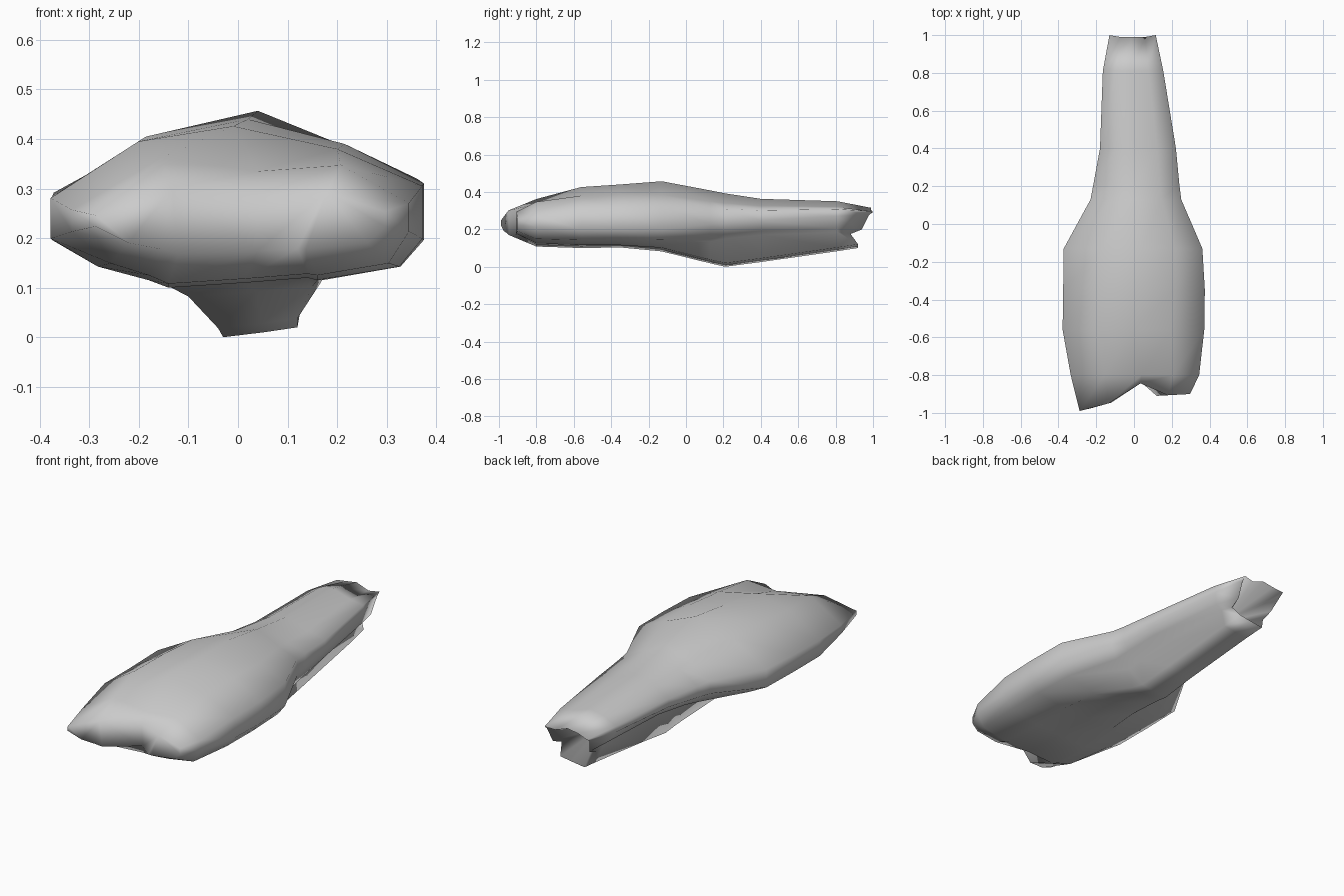
import bpy, bmesh

if "Cube" in bpy.data.objects:
    bpy.data.objects.remove(bpy.data.objects["Cube"])


def mix(a, b, t):
    return a + (b - a) * t


def interp(x, pts):
    for (x0, y0), (x1, y1) in zip(pts, pts[1:]):
        if x <= x1:
            return mix(y0, y1, max(0, (x - x0) / (x1 - x0)))
    return pts[-1][1]


# Stations: y, left x, right x, side z, crest x, crest z, shoulder z,
#           pinch z, keel left x, keel right x, keel z
stations = [
    (-.80, -.335, .345, .235, .04, .335, .362, .125, -.14, .14, .108),
    (-.56, -.378, .372, .24, -.01, .426, .395, .115, -.14, .14, .100),
    (-.35, -.375, .375, .24, .02, .44, .405, .115, -.14, .14, .103),
    (-.13, -.372, .362, .245, .04, .457, .40, .115, -.10, .15, .082),
    (.13, -.23, .25, .26, .02, .408, .365, .135, -.04, .12, .018),
    (.21, -.215, .24, .262, .01, .392, .355, .15, -.03, .12, .0),
    (.40, -.18, .222, .268, .0, .363, .34, .17, -.03, .11, .025),
    (.81, -.165, .155, .285, -.02, .35, .335, .185, -.05, .09, .083),
    (.99, -.13, .115, .285, -.01, .315, .305, .175, -.06, .08, .10),
]


def section(y, xl, xr, zs, xt, zt, zsh, zp, kl, kr, zb):
    h = (zt - zs) * .22
    low = mix(zs, zp, .78)
    return [
        (xl, y, zs + h), (mix(xl, xt, .48), y, zsh), (xt, y, zt),
        (mix(xt, xr, .55), y, zsh - .015), (xr, y, zs + 1.6 * h),
        (xr, y, zs - h), (mix(xr, kr, .2), y, low), (kr + .02, y, zp),
        (kr, y, zb + .02), (mix(kl, kr, .55), y, zb + .01), (kl, y, zb),
        (kl - .04, y, zp), (mix(xl, kl, .4), y, low), (xl, y, zs - h)]


rings = [section(*s) for s in stations]

# Cleft nose: shrunken first ring with a two-lobed front edge
nose_y = [(-.28, -.99), (-.10, -.94), (-.04, -.89), (.04, -.84), (.12, -.91), (.30, -.90)]
nose = []
for i, (x, y, z) in enumerate(rings[0]):
    nx = .04 if i == 9 else x * .86
    nose.append((nx, interp(nx, nose_y), .235 + (z - .235) * .52))
rings.insert(0, nose)

# Tail: the upper slab overhangs a shorter lower lip
tail_y = {0: 1.0, 4: 1.0, 5: .98, 6: .94, 7: .88, 8: .92, 9: .92, 10: .92, 11: .88, 12: .94, 13: .98}
rings[-1] = [(x, tail_y.get(i, y), z) for i, (x, y, z) in enumerate(rings[-1])]

# Body skin
bm = bmesh.new()
vs = [[bm.verts.new(p) for p in r] for r in rings]
n = len(vs[0])
for a, b in zip(vs, vs[1:]):
    for i in range(n):
        j = (i + 1) % n
        bm.faces.new((a[i], a[j], b[j], b[i]))

# Nose cap, folded along the cleft
for f in ((0, 1, 12, 13), (1, 11, 12), (1, 10, 11), (1, 9, 10), (1, 2, 9),
          (2, 3, 9), (3, 8, 9), (3, 7, 8), (3, 6, 7), (3, 4, 5, 6)):
    bm.faces.new([vs[0][i] for i in f])

# Hollow tail opening
hollow = bm.verts.new((0, .70, .21))
for i in range(n):
    bm.faces.new((vs[-1][i], vs[-1][(i + 1) % n], hollow))

bmesh.ops.recalc_face_normals(bm, faces=bm.faces)
mesh = bpy.data.meshes.new("body")
bm.to_mesh(mesh)
bm.free()
for p in mesh.polygons:
    p.use_smooth = True
body = bpy.data.objects.new("body", mesh)
bpy.context.collection.objects.link(body)
